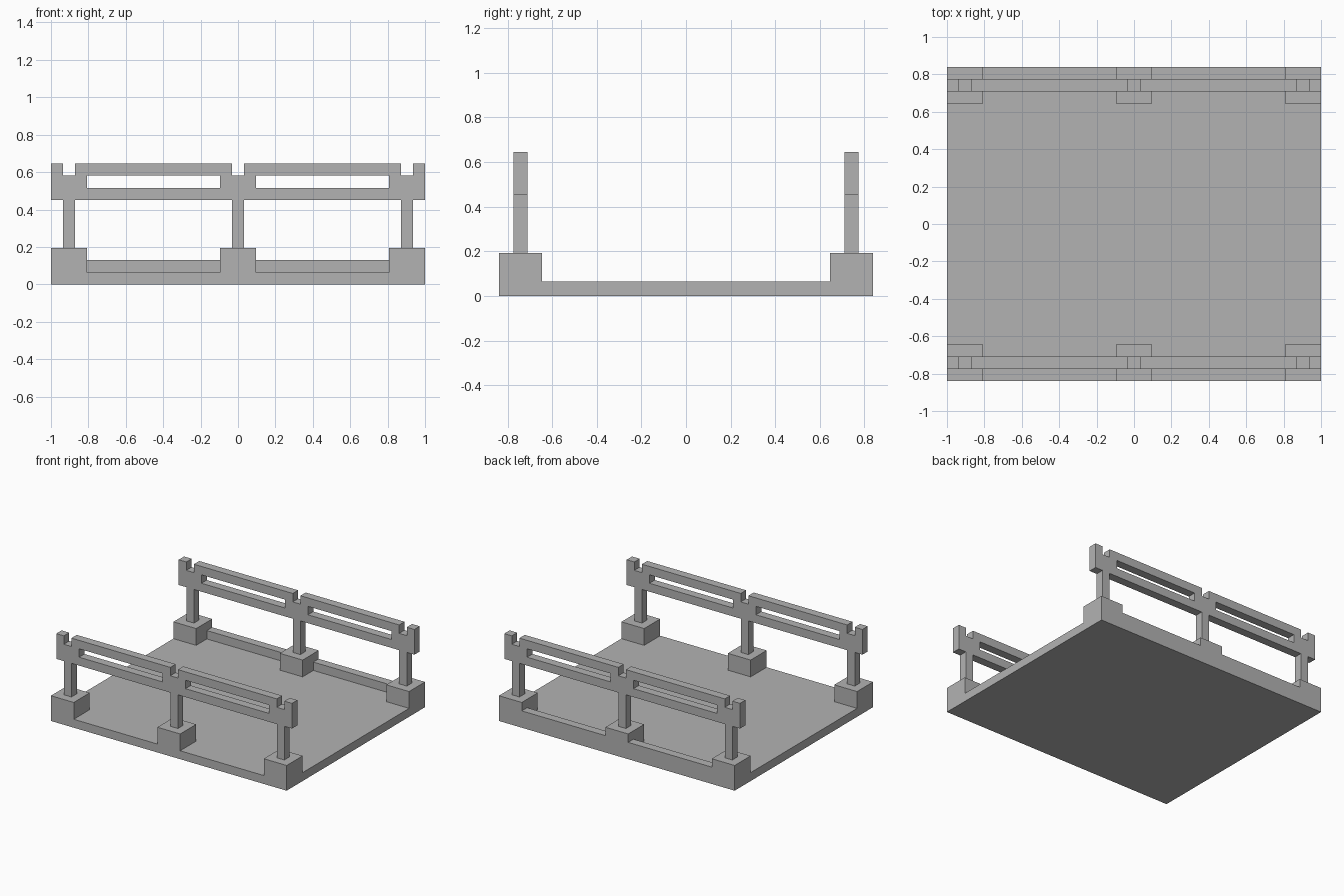
import bpy
import bmesh
from mathutils import Vector

U = 2 / 31  # one building unit; the deck is 31 units long

if "Cube" in bpy.data.objects:
    bpy.data.objects.remove(bpy.data.objects["Cube"], do_unlink=True)

stone = bpy.data.materials.new("stone grey")
stone.use_nodes = True
grey = (0.45, 0.45, 0.45, 1)
stone.diffuse_color = grey
stone.node_tree.nodes["Principled BSDF"].inputs["Base Color"].default_value = grey


def box(name, x, y, z):
    """Box from (min, max) ranges given in building units."""
    bm = bmesh.new()
    bmesh.ops.create_cube(bm, size=1)
    size = Vector([(r[1] - r[0]) * U for r in (x, y, z)])
    centre = Vector([(r[0] + r[1]) * U / 2 for r in (x, y, z)])
    bmesh.ops.scale(bm, vec=size, verts=bm.verts)
    bmesh.ops.translate(bm, vec=centre, verts=bm.verts)
    mesh = bpy.data.meshes.new(name)
    bm.to_mesh(mesh)
    bm.free()
    mesh.materials.append(stone)
    obj = bpy.data.objects.new(name, mesh)
    bpy.context.scene.collection.objects.link(obj)
    return obj


def carve(target, x, y, z):
    """Cut a box-shaped space out of the target."""
    cutter = box("cutter", x, y, z)
    cutter.hide_render = True
    mod = target.modifiers.new("carve", "BOOLEAN")
    mod.operation = "DIFFERENCE"
    mod.solver = "EXACT"
    mod.object = cutter
    bpy.context.view_layer.objects.active = target
    bpy.ops.object.modifier_apply(modifier=mod.name)
    bpy.data.objects.remove(cutter, do_unlink=True)


END = 15.5
BAYS = [(-12.5, -1.5), (1.5, 12.5)]
POSTS = [-14, 0, 14]

# Deck with six footings, and a low curb along the back edge only
deck = box("deck", (-END, END), (-13, 13), (0, 3))
carve(deck, (-17, 17), (-10, 10), (1, 4))
for bay in BAYS:
    carve(deck, bay, (-14, -9), (1, 4))
    carve(deck, bay, (9, 12), (1, 4))
    carve(deck, bay, (9, 14), (2, 4))

# Matching railings on both sides
for side, y in (("front", (-12, -11)), ("back", (11, 12))):
    rail = box(side + "_railing", (-END, END), y, (7, 10))
    through = (y[0] - 1, y[1] + 1)
    for bay in BAYS:
        carve(rail, bay, through, (8, 9))
    for place, x in zip(("right", "middle", "left"), POSTS):
        across = (x - 0.5, x + 0.5)
        carve(rail, across, through, (9, 11))
        box(f"{side}_{place}_post", across, y, (3, 7))
